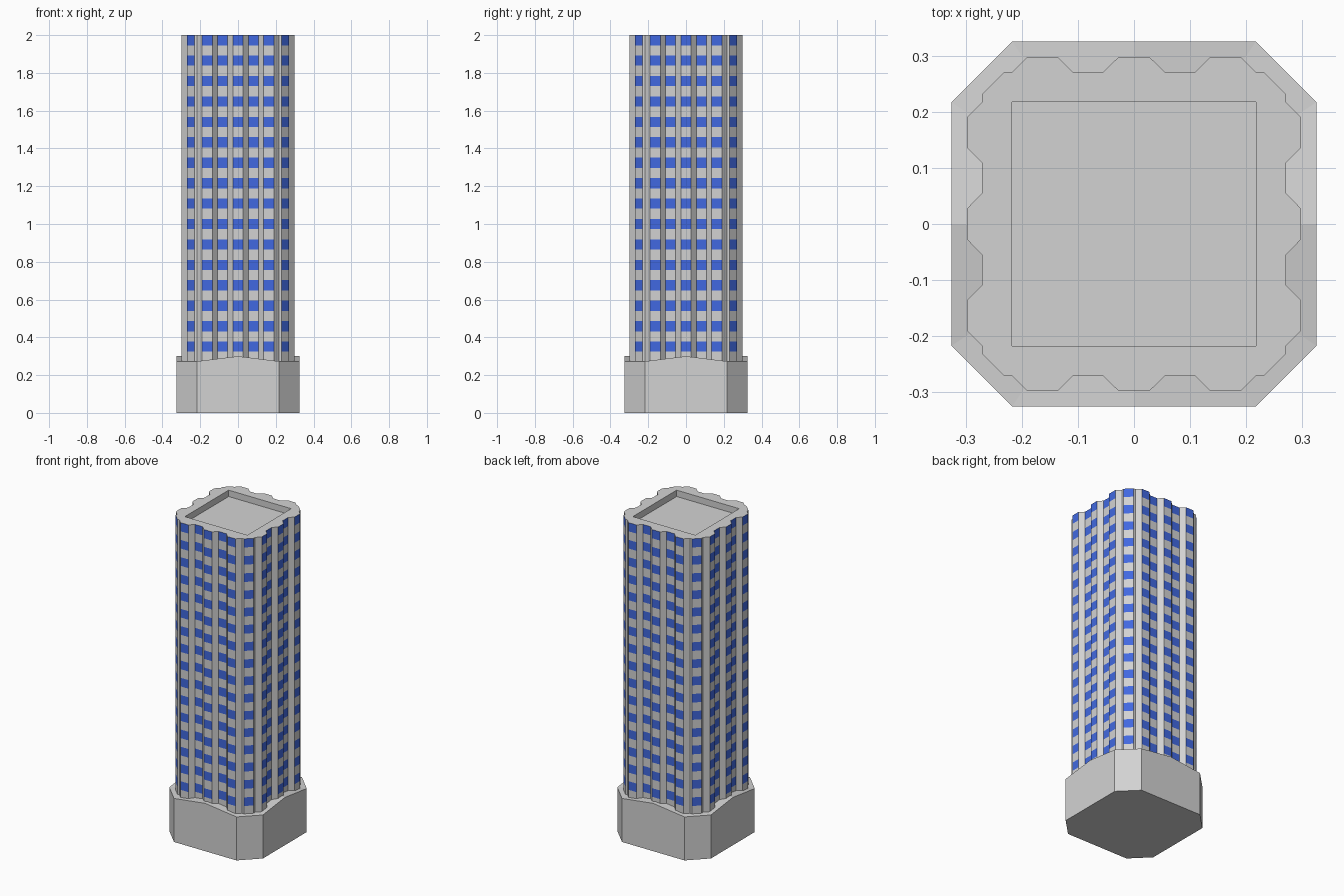
import bpy, bmesh
from mathutils import Matrix

if "Cube" in bpy.data.objects:
    bpy.data.objects.remove(bpy.data.objects["Cube"])


def material(name, rgb):
    m = bpy.data.materials.new(name)
    m.diffuse_color = (*rgb, 1)
    m.use_nodes = True
    m.node_tree.nodes["Principled BSDF"].inputs["Base Color"].default_value = m.diffuse_color
    return m


GRAY = material("light_gray", (0.651, 0.651, 0.651))
BLUE = material("window_blue", (0.053, 0.141, 0.753))


def finish(bm, name, mats):
    bmesh.ops.recalc_face_normals(bm, faces=bm.faces[:])
    me = bpy.data.meshes.new(name)
    bm.to_mesh(me)
    bm.free()
    for m in mats:
        me.materials.append(m)
    ob = bpy.data.objects.new(name, me)
    bpy.context.collection.objects.link(ob)
    return ob


def around(quarter):
    """Repeat a list of (x, y) points four times around z."""
    return [(c * x - s * y, s * x + c * y)
            for c, s in ((1, 0), (0, 1), (-1, 0), (0, -1)) for x, y in quarter]


# base: chamfered block whose top edge peaks in the middle of each side
bm = bmesh.new()
outline = around([(0.325, -0.217), (0.325, 0), (0.325, 0.217)])
low = [bm.verts.new((x, y, 0)) for x, y in outline]
high = [bm.verts.new((x, y, 0.30 if i % 3 == 1 else 0.273)) for i, (x, y) in enumerate(outline)]
centre = bm.verts.new((0, 0, 0.30))
n = len(outline)
for i in range(n):
    j = (i + 1) % n
    bm.faces.new((low[i], low[j], high[j], high[i]))
    bm.faces.new((high[i], high[j], centre))
bm.faces.new(low[::-1])
finish(bm, "base", [GRAY])

# tower: fluted outline, one quarter = the +x side and its corner
side = [(0.298, 0.027), (0.271, 0.055), (0.271, 0.109), (0.298, 0.136),
        (0.298, 0.190), (0.271, 0.217), (0.271, 0.231)]
quarter = [(x, -y) for x, y in reversed(side)] + side
outline = around(quarter)
n = len(outline)
Z0, Z1, BANDS = 0.27, 2.0, 32
bm = bmesh.new()
rings = [[bm.verts.new((x, y, Z0 + (Z1 - Z0) * k / BANDS)) for x, y in outline]
         for k in range(BANDS + 1)]
# windows: every second band, on the ridge, valley and corner faces
window_faces = {1, 4, 6, 8, 11, 13}
window_faces = set()
for i in range(n):
    (ax, ay), (bx, by) = outline[i], outline[(i + 1) % n]
    if (bx - ax) ** 2 + (by - ay) ** 2 > 0.05 ** 2:
        window_faces.add(i)
for k in range(BANDS):
    for i in range(n):
        j = (i + 1) % n
        f = bm.faces.new((rings[k][i], rings[k][j], rings[k + 1][j], rings[k + 1][i]))
        f.material_index = 1 if k % 2 and i in window_faces else 0
bm.faces.new(rings[0][::-1])

# roof rim around a sunken square roof
square = around([(0.217, 0.217)])
rim = [bm.verts.new((x, y, Z1)) for x, y in square]
floor = [bm.verts.new((x, y, Z1 - 0.04)) for x, y in square]
q = len(quarter)
for s in range(4):
    t = (s + 1) % 4
    # rim panel of side s, from its previous corner to its own corner
    bm.faces.new([rim[s - 1]] + rings[-1][s * q:(s + 1) * q] + [rim[s]])
    # corner triangle joining neighbouring panels
    bm.faces.new((rim[s], rings[-1][(s + 1) * q - 1], rings[-1][((s + 1) * q) % n]))
    bm.faces.new((rim[s], rim[t], floor[t], floor[s]))
bm.faces.new(floor)
finish(bm, "tower", [GRAY, BLUE])
